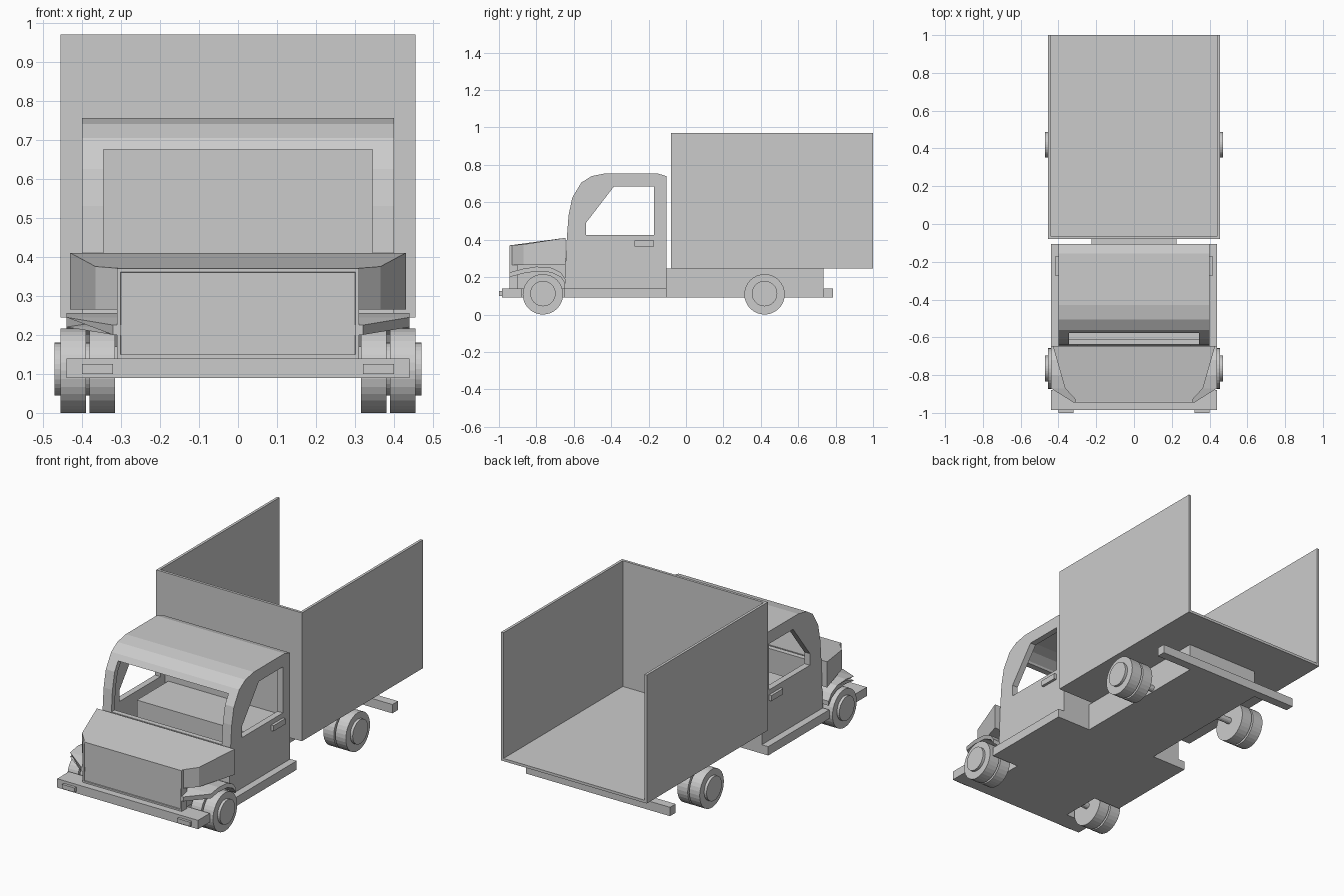
import bpy, bmesh, math
from mathutils import Matrix

if "Cube" in bpy.data.objects:
    bpy.data.objects.remove(bpy.data.objects["Cube"])


def finish(name, bm):
    bmesh.ops.recalc_face_normals(bm, faces=bm.faces)
    me = bpy.data.meshes.new(name)
    bm.to_mesh(me)
    bm.free()
    ob = bpy.data.objects.new(name, me)
    bpy.context.collection.objects.link(ob)
    return ob


def box(name, x0, x1, y0, y1, z0, z1):
    bm = bmesh.new()
    bmesh.ops.create_cube(bm, size=1)
    for v in bm.verts:
        v.co.x = x1 if v.co.x > 0 else x0
        v.co.y = y1 if v.co.y > 0 else y0
        v.co.z = z1 if v.co.z > 0 else z0
    return finish(name, bm)


def prism(name, pts, a, b, axis="x"):
    """Extrude an outline: (y, z) along x, or (x, y) along z."""
    bm = bmesh.new()
    rings = []
    for t in (a, b):
        rings.append([bm.verts.new((t, p, q) if axis == "x" else (p, q, t)) for p, q in pts])
    n = len(pts)
    bm.faces.new(rings[0])
    bm.faces.new(rings[1])
    for i in range(n):
        j = (i + 1) % n
        bm.faces.new((rings[0][i], rings[0][j], rings[1][j], rings[1][i]))
    return finish(name, bm)


def mirrored(half):
    return half + [(-x, y) for x, y in reversed(half)]


def cylinder(name, x0, x1, y, z, r, n=32):
    bm = bmesh.new()
    bmesh.ops.create_cone(bm, cap_ends=True, segments=n, radius1=r, radius2=r, depth=abs(x1 - x0))
    bm.transform(Matrix.Translation(((x0 + x1) / 2, y, z)) @ Matrix.Rotation(math.pi / 2, 4, "Y"))
    return finish(name, bm)


def cut(ob, cutter):
    mod = ob.modifiers.new("cut", "BOOLEAN")
    mod.object = cutter
    mod.operation = "DIFFERENCE"
    mod.solver = "EXACT"
    bpy.context.view_layer.objects.active = ob
    bpy.ops.object.modifier_apply(modifier=mod.name)
    bpy.data.objects.remove(cutter)


# Cargo box, open at top and back
box("cargo_floor", -.455, .455, -.08, 1, .245, .26)
box("cargo_front_wall", -.44, .44, -.08, -.065, .26, .97)
for s, n in ((1, "right"), (-1, "left")):
    box("cargo_wall_" + n, s * .44, s * .455, -.08, 1, .26, .97)

# Chassis, rear bumper and base plate with wheel notches
box("chassis", -.225, .225, -.105, .735, .09, .245)
box("rear_bumper", -.45, .45, .735, .785, .09, .14)
prism("base_plate", mirrored([(.44, -.985), (.44, -.88), (.27, -.88), (.27, -.65),
                              (.44, -.65), (.44, -.105)]), .09, .14, "z")

# Cab shell hollowed out, with door windows and windscreen
cab = prism("cab", [(-.105, .14), (-.105, .74), (-.155, .755), (-.43, .755), (-.505, .74),
                    (-.56, .705), (-.608, .625), (-.628, .53), (-.637, .41), (-.65, .14)], -.40, .40)
cut(cab, prism("cavity", [(-.13, .165), (-.13, .715), (-.16, .728), (-.43, .728), (-.49, .715),
                          (-.537, .685), (-.58, .615), (-.6, .53), (-.608, .41), (-.62, .165)], -.365, .365))
cut(cab, prism("door_window", [(-.535, .425), (-.17, .425), (-.17, .685), (-.385, .685),
                               (-.535, .49)], -.6, .6))
cut(cab, box("windscreen", -.345, .345, -.8, -.5, .41, .675))
box("bench_seat", -.345, .345, -.41, -.13, .16, .39)

# Hood: tapered plan with a sloping top
hood = prism("hood", mirrored([(.43, -.645), (.365, -.87), (.30, -.94)]), .265, .41, "z")
for v in hood.data.vertices:
    if v.co.z > .3:
        v.co.z = .41 if v.co.y > -.7 else (.375 if v.co.y > -.9 else .37)
box("engine_block", -.30, .30, -.93, -.64, .14, .30)

# Grille with a recessed panel
grille = box("grille", -.31, .31, -.945, -.90, .14, .37)
bm = bmesh.new()
bm.from_mesh(grille.data)
bm.normal_update()
front = [f for f in bm.faces if f.normal.y < -.9]
bmesh.ops.inset_region(bm, faces=front, thickness=.013)
bmesh.ops.inset_region(bm, faces=front, thickness=.001, depth=-.006)
bm.to_mesh(grille.data)
bm.free()

# Fenders, headlamps in the bumper, door handles
arch = [(-.945, .225), (-.87, .245), (-.80, .256), (-.72, .25), (-.67, .225), (-.645, .19)]
under = [(y, z - .025) for y, z in reversed(arch)]
for s, n in ((1, "right"), (-1, "left")):
    fender = prism("fender_" + n, arch + under, s * .30, s * .44)
    for v in fender.data.vertices:
        if abs(v.co.x) > .4 and v.co.y < -.9:
            v.co.x = s * .32
    box("bumper_light_" + n, s * .32, s * .40, -1, -.98, .10, .125)
    box("door_handle_" + n, s * .395, s * .415, -.275, -.17, .365, .397)

    # Double wheels with hubs
    for y, end in ((-.765, "front"), (.42, "rear")):
        tag = end + "_" + n
        cylinder("inner_tyre_" + tag, s * .315, s * .38, y, .108, .108)
        cylinder("outer_tyre_" + tag, s * .39, s * .455, y, .108, .108)
        cylinder("hub_" + tag, s * .36, s * .47, y, .112, .068)

# Axles
for y, end in ((-.765, "front"), (.42, "rear")):
    cylinder("axle_" + end, -.33, .33, y, .112, .018, 12)
